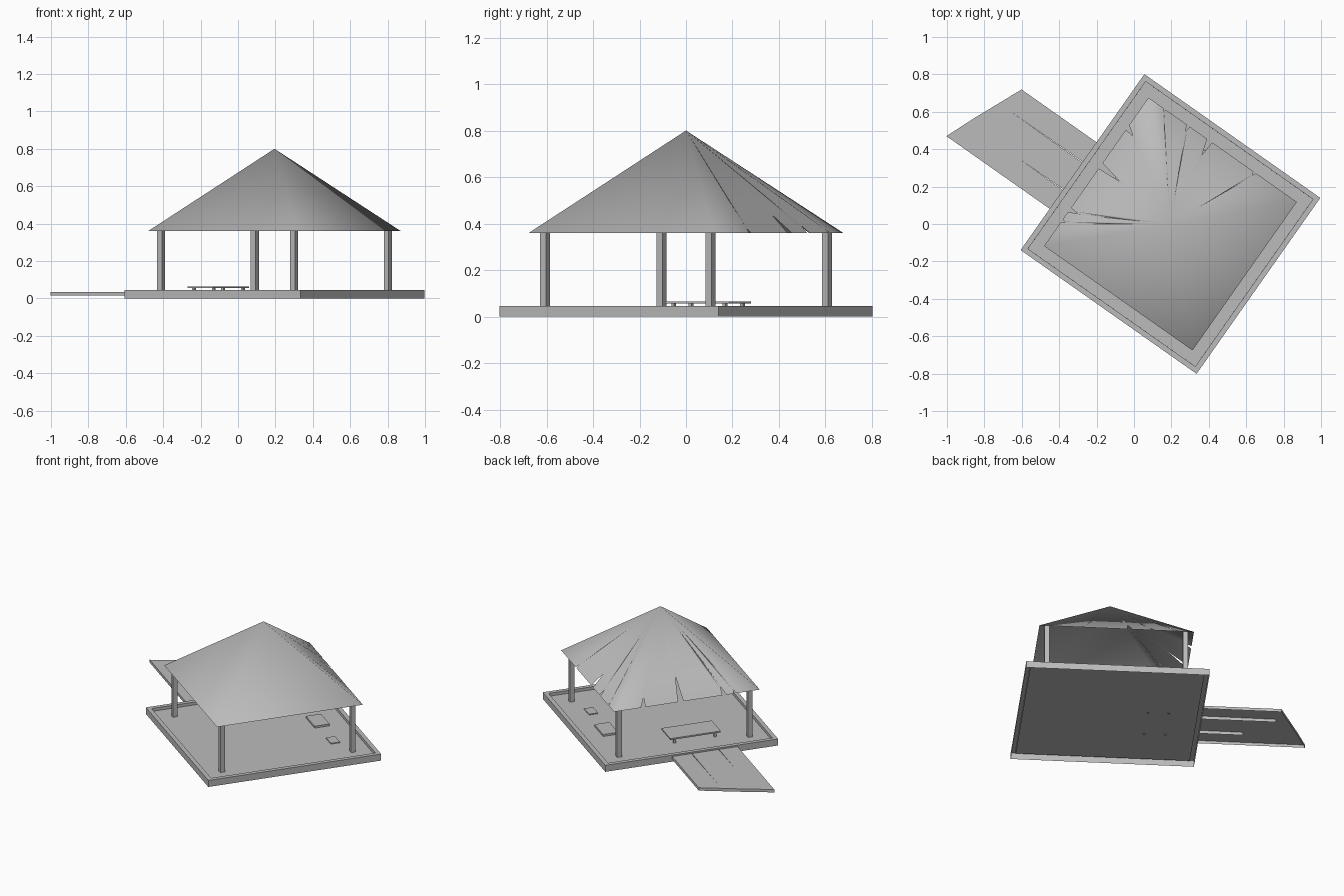
import bpy, bmesh
from mathutils import Vector

if "Cube" in bpy.data.objects:
    bpy.data.objects.remove(bpy.data.objects["Cube"], do_unlink=True)

grey = bpy.data.materials.new("plain grey")
grey.use_nodes = True
grey.diffuse_color = (0.5, 0.5, 0.5, 1)
grey.node_tree.nodes["Principled BSDF"].inputs["Base Color"].default_value = (0.5, 0.5, 0.5, 1)

CENTRE = (0.195, 0, 0)   # middle of the pavilion
TURN = -0.613            # the whole pavilion is turned about z
FLOOR, RIM = 0.025, 0.045


def finish(bm, name):
    """Turn a bmesh into a named object in the pavilion's frame."""
    mesh = bpy.data.meshes.new(name)
    bm.to_mesh(mesh)
    bm.free()
    mesh.materials.append(grey)
    ob = bpy.data.objects.new(name, mesh)
    ob.location = CENTRE
    ob.rotation_euler.z = TURN
    bpy.context.collection.objects.link(ob)
    return ob


def box(name, x, y, z0, z1, sx, sy):
    bm = bmesh.new()
    bmesh.ops.create_cube(bm, size=1)
    bmesh.ops.scale(bm, vec=(sx, sy, z1 - z0), verts=bm.verts)
    bmesh.ops.translate(bm, vec=(x, y, (z0 + z1) / 2), verts=bm.verts)
    return finish(bm, name)


def shell(outline, top, bottom):
    """Flat top with side walls, open underneath."""
    bm = bmesh.new()
    face = bm.faces.new([bm.verts.new((x, y, top)) for x, y in outline])
    face.normal_update()
    if face.normal.z < 0:
        face.normal_flip()
    rim = list(face.edges)
    walls = bmesh.ops.extrude_edge_only(bm, edges=rim)["geom"]
    for v in walls:
        if isinstance(v, bmesh.types.BMVert):
            v.co.z = bottom
    bmesh.ops.recalc_face_normals(bm, faces=bm.faces)
    if face.normal.z < 0:
        bmesh.ops.reverse_faces(bm, faces=bm.faces)
    return bm, face


# Platform: raised rim around a sunken floor
h = 0.575
bm, top = shell([(-h, -h), (h, -h), (h, h), (-h, h)], RIM, 0)
bmesh.ops.inset_region(bm, faces=[top], thickness=0.04)
bmesh.ops.inset_region(bm, faces=[top], thickness=0.0002)
for v in top.verts:
    v.co.z = FLOOR
finish(bm, "platform")

# Corner posts
for sx, a in ((-1, "right"), (1, "left")):
    for sy, b in ((-1, "front"), (1, "back")):
        box(f"{b}_{a}_post", sx * 0.435, sy * 0.435, FLOOR, 0.385, 0.031, 0.031)

# Roof: one smooth pyramid sheet with torn eaves on two sides
EAVE, APEX, R = 0.36, 0.80, 0.485
# (place along the eave, half width, depth, sideways lean of the tip)
back_tears = [(0.21, 0.008, 0.025, 0), (-0.085, 0.016, 0.085, 0.01),
              (-0.225, 0.01, 0.035, 0.005), (-0.38, 0.008, 0.02, 0)]
side_tears = [(0.29, 0.015, 0.05, -0.02), (0.04, 0.018, 0.13, -0.01),
              (-0.25, 0.014, 0.06, 0.01), (-0.32, 0.01, 0.03, 0)]


def torn(tears):
    for p, w, d, lean in tears:
        yield from ((p + w, R), (p + lean, R - d), (p - w, R))


loop = [(-R, -R), (R, -R), (R, R)]
loop += list(torn(back_tears)) + [(-R, R)]
loop += [(-out, along) for along, out in torn(side_tears)]
bm = bmesh.new()
peak = bm.verts.new((0, 0, APEX))
slope = (APEX - EAVE) / R
ring = [bm.verts.new((x, y, APEX - slope * max(abs(x), abs(y)))) for x, y in loop]
for i, v in enumerate(ring):
    bm.faces.new((peak, v, ring[(i + 1) % len(ring)])).smooth = True
finish(bm, "roof")

# Walkway: open-bottomed deck with an angled end and two narrow splits
deck = [(-0.575, 0.13), (-1.065, 0.13), (-1.19, -0.155), (-1.25, -0.305), (-0.575, -0.305)]
for y, end in ((-0.18, -0.85), (0.0, -1.04)):
    deck += [(-0.575, y - 0.002), (end, y), (-0.575, y + 0.002)]
bm, _ = shell(deck, 0.035, 0.015)
finish(bm, "walkway")

# Low table with four legs
tx, ty = -0.30, -0.095
box("table_top", tx, ty, 0.055, 0.065, 0.165, 0.335)
for i in (-1, 1):
    for j in (-1, 1):
        box("table_leg", tx + i * 0.065, ty + j * 0.135, 0.02, 0.056, 0.015, 0.015)

# Floor slabs
box("large_slab", -0.048, 0.378, FLOOR, 0.038, 0.16, 0.10)
box("small_slab", 0.245, 0.373, FLOOR, 0.031, 0.09, 0.06)
